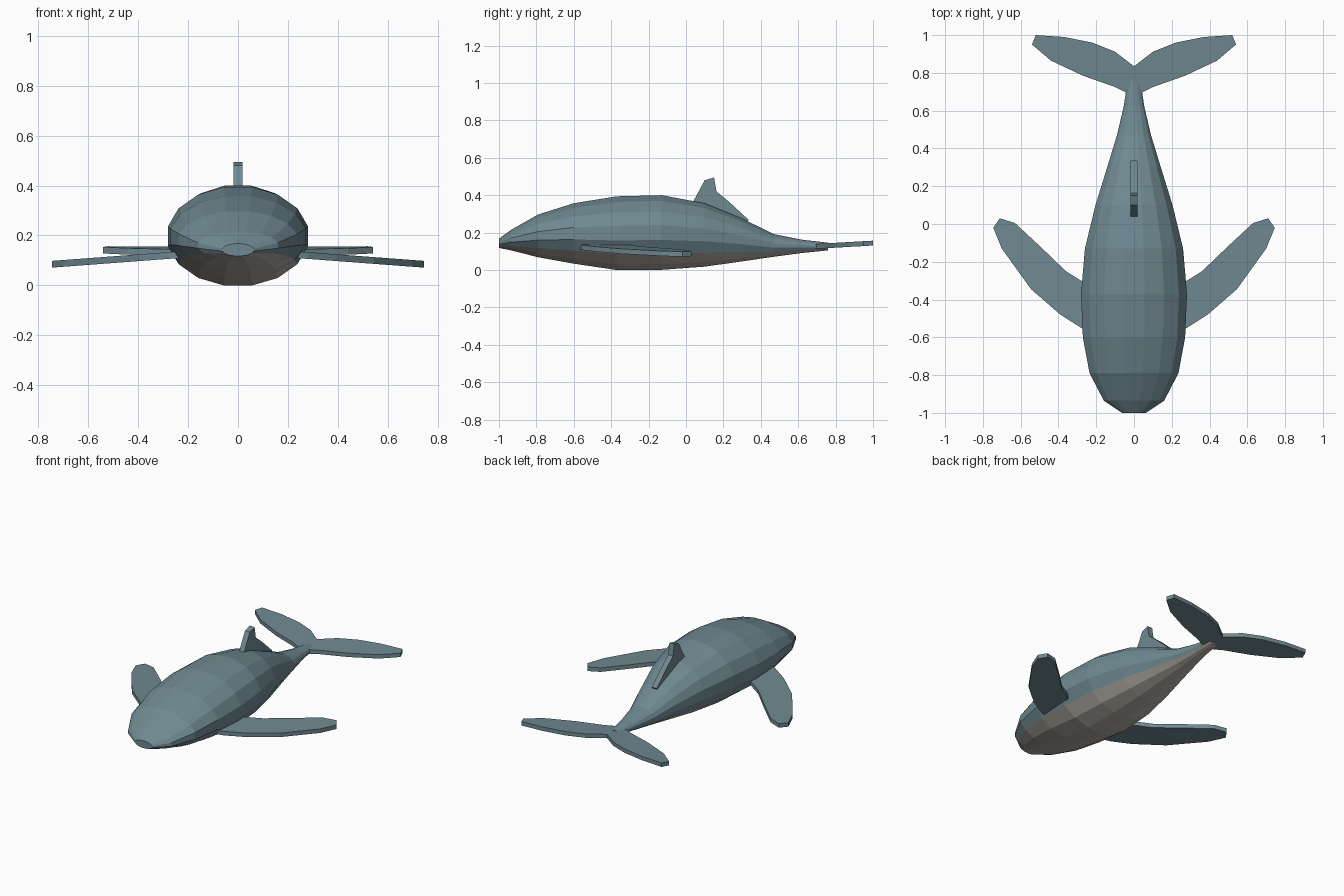
import bpy, bmesh, math

if "Cube" in bpy.data.objects:
    bpy.data.objects.remove(bpy.data.objects["Cube"])


def material(name, rgb):
    m = bpy.data.materials.new(name)
    m.use_nodes = True
    m.diffuse_color = (*rgb, 1)
    m.node_tree.nodes["Principled BSDF"].inputs["Base Color"].default_value = (*rgb, 1)
    return m


skin = material("blue grey skin", (0.16, 0.25, 0.285))
belly = material("pale belly", (0.46, 0.42, 0.38))


def finish(name, bm, mats):
    bmesh.ops.recalc_face_normals(bm, faces=bm.faces)
    mesh = bpy.data.meshes.new(name)
    bm.to_mesh(mesh)
    bm.free()
    for m in mats:
        mesh.materials.append(m)
    ob = bpy.data.objects.new(name, mesh)
    bpy.context.collection.objects.link(ob)
    return ob


# Body: elliptical rings lofted from nose to tail
SIDES = 16
stations = [  # y, half width, bottom z, top z
    (-1.0, 0.065, 0.118, 0.167), (-0.935, 0.163, 0.105, 0.215),
    (-0.79, 0.24, 0.068, 0.297), (-0.6, 0.276, 0.034, 0.357),
    (-0.37, 0.286, 0.0, 0.394), (-0.13, 0.265, 0.001, 0.4),
    (0.1, 0.208, 0.018, 0.357), (0.3, 0.145, 0.046, 0.275),
    (0.47, 0.092, 0.071, 0.192), (0.62, 0.056, 0.091, 0.162),
    (0.76, 0.034, 0.105, 0.146),
]
bm = bmesh.new()
rings = []
for y, w, lo, hi in stations:
    mid, r = (lo + hi) / 2, (hi - lo) / 2 / math.cos(math.pi / SIDES)
    if lo == 0:
        r = mid / math.cos(math.pi / SIDES)
    angles = [(i + 0.5) * math.tau / SIDES for i in range(SIDES)]
    rings.append([bm.verts.new((w * math.cos(a), y, mid + r * math.sin(a))) for a in angles])
for a, b in zip(rings, rings[1:]):
    for i in range(SIDES):
        j = (i + 1) % SIDES
        f = bm.faces.new((a[i], a[j], b[j], b[i]))
        # the six lowest strips form the belly
        f.material_index = 1 if SIDES // 2 < i - 0 < SIDES - 2 and i > 8 else 0
bm.faces.new(rings[0])
bm.faces.new(rings[-1])
finish("body", bm, [skin, belly])


# Fins: flat outlines given thickness
def slab(name, outline, place, offset):
    """place maps an outline point to 3D; offset is half the thickness vector."""
    bm = bmesh.new()
    sheets = []
    for s in (-1, 1):
        sheets.append([bm.verts.new([c + s * o for c, o in zip(place(p, q), offset)])
                       for p, q in outline])
    bm.faces.new(sheets[0])
    bm.faces.new(sheets[1])
    n = len(outline)
    for i in range(n):
        j = (i + 1) % n
        bm.faces.new((sheets[0][i], sheets[0][j], sheets[1][j], sheets[1][i]))
    return finish(name, bm, [skin])


flipper = [(0.2, -0.36), (0.28, -0.30), (0.36, -0.25), (0.49, -0.125), (0.63, 0.005),
           (0.71, 0.03), (0.745, -0.02), (0.70, -0.13), (0.545, -0.345),
           (0.39, -0.48), (0.28, -0.55), (0.2, -0.58)]
fluke = [(0, 0.69), (0, 0.835), (0.1, 0.912), (0.22, 0.96), (0.37, 0.99), (0.52, 1.0),
         (0.54, 0.95), (0.44, 0.865), (0.27, 0.785), (0.1, 0.725), (0.04, 0.695)]
dorsal = [(0.03, 0.35), (0.1, 0.48), (0.15, 0.495), (0.163, 0.42), (0.23, 0.365),
          (0.335, 0.268), (0.32, 0.24), (0.1, 0.3)]

for side, s in (("left", 1), ("right", -1)):
    slab(side + "_flipper", flipper,
         lambda x, y: (s * x, y, 0.122 - 0.075 * (x - 0.25)), (0, 0, 0.0135))
    slab(side + "_tail_fluke", fluke,
         lambda x, y: (s * x, y, 0.126 + 0.058 * (y - 0.69)), (0, 0, 0.013))
slab("dorsal_fin", dorsal, lambda y, z: (0, y, z), (0.018, 0, 0))
